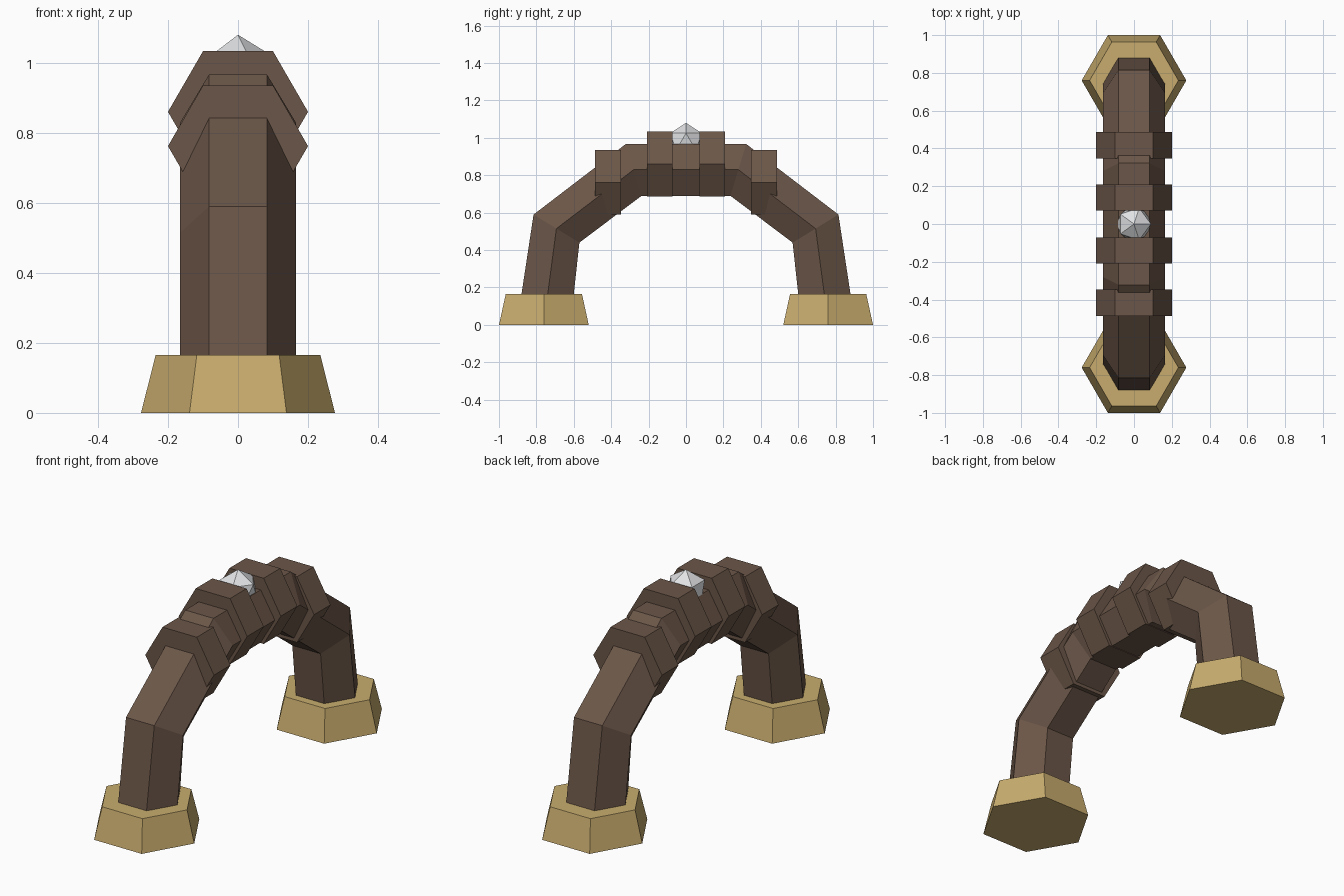
import bpy, bmesh, math

if "Cube" in bpy.data.objects:
    bpy.data.objects.remove(bpy.data.objects["Cube"])


def material(name, srgb):
    m = bpy.data.materials.new(name)
    lin = [((c / 255 + 0.055) / 1.055) ** 2.4 for c in srgb]
    m.diffuse_color = (*lin, 1)
    m.use_nodes = True
    m.node_tree.nodes["Principled BSDF"].inputs["Base Color"].default_value = m.diffuse_color
    return m


BROWN = material("dark brown", (107, 86, 72))
GOLD = material("tan gold", (200, 172, 110))
SILVER = material("pale silver", (225, 226, 228))


def finish(bm, name, mat):
    bmesh.ops.recalc_face_normals(bm, faces=bm.faces)
    me = bpy.data.meshes.new(name)
    bm.to_mesh(me)
    bm.free()
    me.materials.append(mat)
    ob = bpy.data.objects.new(name, me)
    bpy.context.collection.objects.link(ob)
    return ob


def loft(name, loops, mat):
    """Skin a row of six-sided loops and cap both ends."""
    bm = bmesh.new()
    rows = [[bm.verts.new(p) for p in loop] for loop in loops]
    for a, b in zip(rows, rows[1:]):
        for i in range(6):
            j = (i + 1) % 6
            bm.faces.new((a[i], a[j], b[j], b[i]))
    bm.faces.new(rows[0])
    bm.faces.new(rows[-1])
    return finish(bm, name, mat)


def section(r, outer, mid, inner):
    """Hexagon across the arch from its outer, middle and inner (y, z) points."""
    h = r / 2
    return [(-h, *outer), (h, *outer), (r, *mid), (h, *inner), (-h, *inner), (-r, *mid)]


# Arch tube: mitred hexagonal sections, front half then mirrored to the back
half = [
    ((-0.903, 0.01), (-0.76, 0.01), (-0.617, 0.01)),
    ((-0.815, 0.59), (-0.693, 0.515), (-0.57, 0.44)),
    ((-0.322, 0.967), (-0.28, 0.83), (-0.238, 0.69)),
]
back = [tuple((-y, z) for y, z in s) for s in reversed(half)]
loft("arch", [section(0.165, *s) for s in half + back], BROWN)

# Hexagonal collars around the arch
for label, y0, zc in (("inner_collar", 0.14, 0.86), ("outer_collar", 0.417, 0.762)):
    for side, s in (("front", -1), ("back", 1)):
        loops = []
        for y in (s * y0 - 0.069, s * y0 + 0.069):
            loops.append(section(0.2, (y, zc + 0.173), (y, zc), (y, zc - 0.173)))
        loft(f"{label}_{side}", loops, BROWN)

# Tapered hexagonal feet
for side, s in (("front", -1), ("back", 1)):
    loops = []
    for r, z in ((0.277, 0), (0.235, 0.166)):
        loops.append([(r * math.cos(k * math.pi / 3),
                       s * 0.76 + r * math.sin(k * math.pi / 3), z) for k in range(6)])
    loft(f"foot_{side}", loops, GOLD)

# Faceted gem set in the crown
bm = bmesh.new()
bmesh.ops.create_icosphere(bm, subdivisions=1, radius=0.1)
bmesh.ops.translate(bm, verts=bm.verts, vec=(0, 0, 0.98))
finish(bm, "crown_gem", SILVER)
